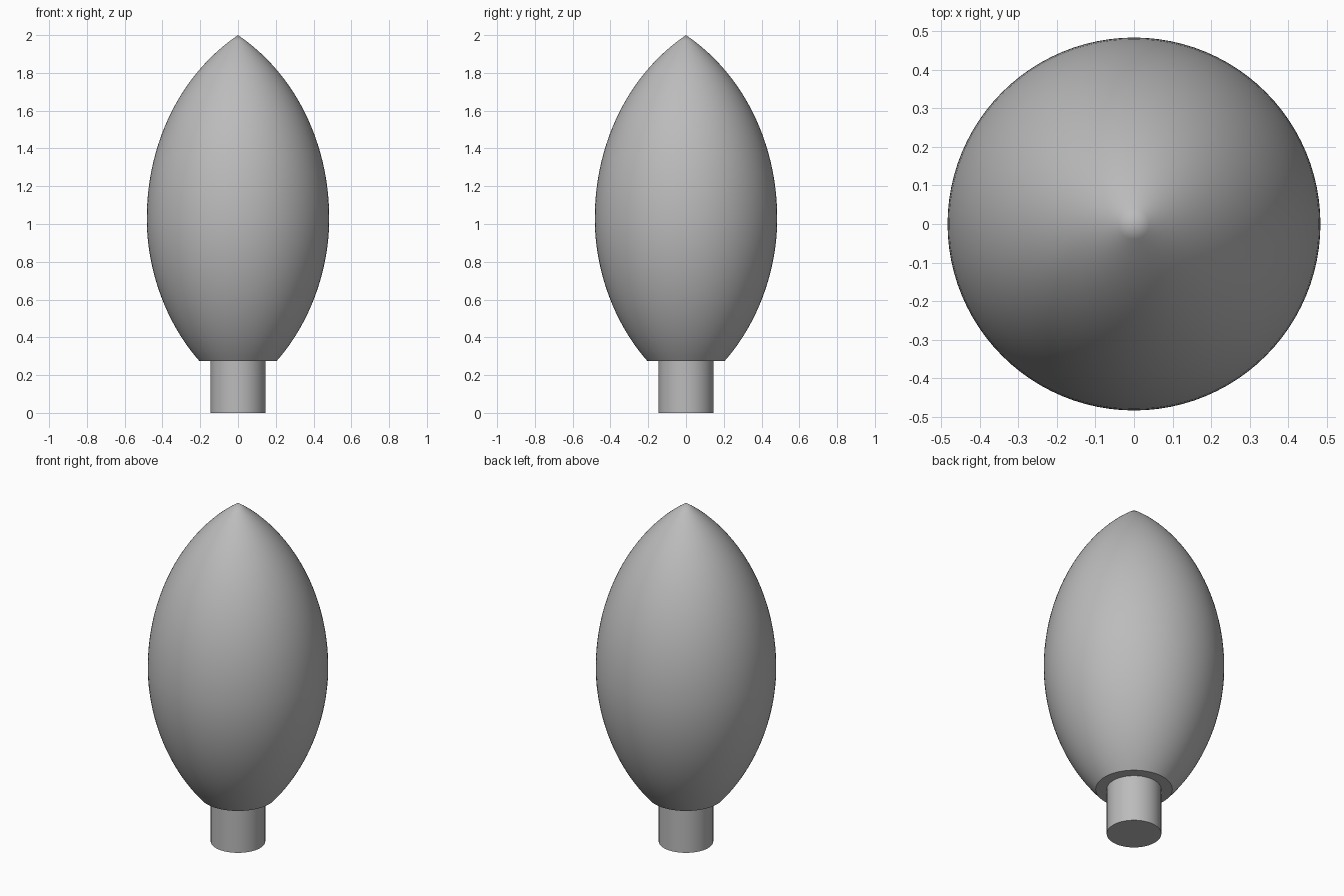
import bpy, bmesh, math
from mathutils import Vector
from mathutils.geometry import interpolate_bezier

if "Cube" in bpy.data.objects:
    bpy.data.objects.remove(bpy.data.objects["Cube"])

grey = bpy.data.materials.new("plain grey")
grey.diffuse_color = (0.5, 0.5, 0.5, 1)
grey.use_nodes = True
grey.node_tree.nodes["Principled BSDF"].inputs["Base Color"].default_value = grey.diffuse_color
SIDES = 96


def lathe(name, profile):
    """Spin an (r, z) profile around the z axis; r = 0 ends close to a point."""
    bm = bmesh.new()
    verts = [bm.verts.new((r, 0, z)) for r, z in profile]
    edges = [bm.edges.new(p) for p in zip(verts, verts[1:])]
    bmesh.ops.spin(bm, geom=verts + edges, cent=(0, 0, 0), axis=(0, 0, 1),
                   angle=math.tau, steps=SIDES, use_duplicate=False)
    bmesh.ops.remove_doubles(bm, verts=bm.verts, dist=1e-4)
    bmesh.ops.recalc_face_normals(bm, faces=bm.faces)
    mesh = bpy.data.meshes.new(name)
    bm.to_mesh(mesh)
    bm.free()
    mesh.materials.append(grey)
    obj = bpy.data.objects.new(name, mesh)
    bpy.context.collection.objects.link(obj)
    bpy.ops.object.select_all(action='DESELECT')
    obj.select_set(True)
    bpy.context.view_layer.objects.active = obj
    bpy.ops.object.shade_smooth_by_angle(angle=math.radians(30))


def curve(p0, h0, h1, p1, n=24):
    pts = interpolate_bezier(*[Vector((x, 0, z)) for x, z in (p0, h0, h1, p1)], n)
    return [(p.x, p.z) for p in pts]


# Pointed body: flat underside, swelling to the widest ring, then up to the tip
lower = curve((0.205, 0.275), (0.385, 0.48), (0.483, 0.76), (0.483, 1.03))
upper = curve((0.483, 1.03), (0.483, 1.42), (0.31, 1.79), (0, 2.0))
lathe("body", [(0, 0.275)] + lower + upper[1:])

# Short round stem
lathe("stem", [(0, 0), (0.146, 0), (0.146, 0.285), (0, 0.285)])
